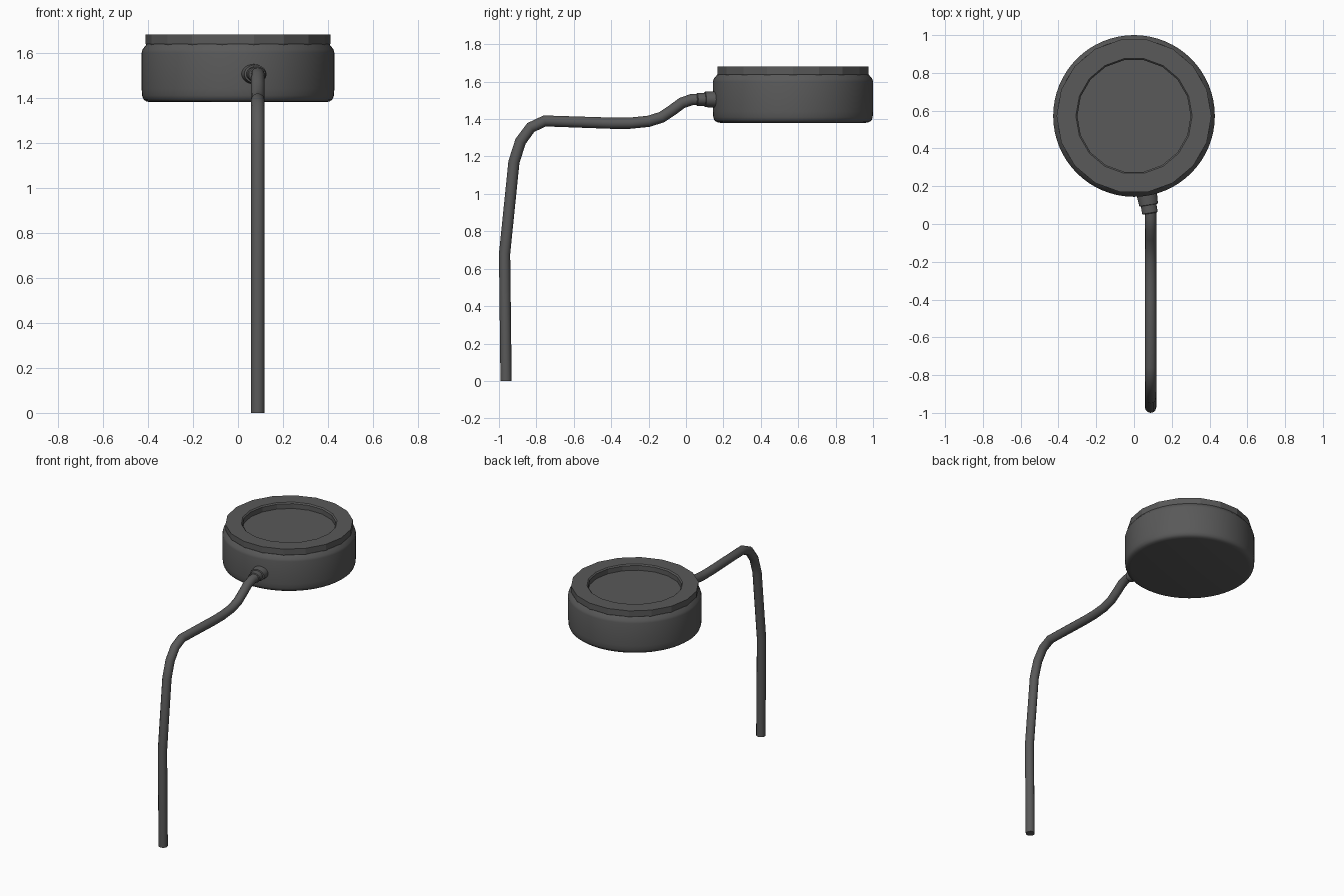
import bpy, bmesh
from math import radians, atan2
from mathutils import Matrix, Vector

if "Cube" in bpy.data.objects:
    bpy.data.objects.remove(bpy.data.objects["Cube"])

CENTRE = Vector((0, 0.572, 0))


def lathe(name, profile, sides, matrix, smooth=True):
    """Revolve an (r, z) profile about z; r = 0 ends close to a single point."""
    bm = bmesh.new()
    verts = [bm.verts.new((r, 0, z)) for r, z in profile]
    edges = [bm.edges.new(pair) for pair in zip(verts, verts[1:])]
    bmesh.ops.spin(bm, geom=verts + edges, cent=(0, 0, 0), axis=(0, 0, 1),
                   angle=radians(360), steps=sides, use_duplicate=False)
    bmesh.ops.remove_doubles(bm, verts=bm.verts, dist=1e-4)
    bmesh.ops.recalc_face_normals(bm, faces=bm.faces)
    bm.transform(matrix)
    mesh = bpy.data.meshes.new(name)
    bm.to_mesh(mesh)
    bm.free()
    obj = bpy.data.objects.new(name, mesh)
    bpy.context.collection.objects.link(obj)
    obj.data.materials.append(grey)
    if smooth:
        bpy.ops.object.select_all(action='DESELECT')
        bpy.context.view_layer.objects.active = obj
        obj.select_set(True)
        bpy.ops.object.shade_smooth_by_angle(angle=radians(35))
    return obj


grey = bpy.data.materials.new("dark_grey")
grey.diffuse_color = (0.1, 0.1, 0.1, 1)
grey.use_nodes = True
grey.node_tree.nodes["Principled BSDF"].inputs["Base Color"].default_value = grey.diffuse_color

at_disc = Matrix.Translation(CENTRE)

# Round housing with softened bottom edge and chamfered shoulder
lathe("housing", [(0, 1.38), (0.39, 1.38), (0.408, 1.384), (0.42, 1.393),
                  (0.426, 1.41), (0.428, 1.44), (0.428, 1.60),
                  (0.424, 1.615), (0.405, 1.638), (0, 1.638)], 64, at_disc)

# Faceted rim around the recessed top pad
lathe("top_rim", [(0.40, 1.62), (0.41, 1.64), (0.41, 1.68), (0.308, 1.68),
                  (0.300, 1.672), (0.300, 1.62)], 18, at_disc, smooth=False)

# Cable strain relief, pointing radially out of the housing, slightly flattened
exit_point = Vector((0.085, 0.055, 1.505))
axis = CENTRE - exit_point
axis.z = 0
turn = Matrix.Rotation(atan2(axis.y, axis.x) - radians(90), 4, 'Z')
aim = (Matrix.Translation(exit_point) @ turn @ Matrix.Diagonal((1.22, 1, 1, 1))
       @ Matrix.Rotation(radians(-90), 4, 'X'))
lathe("strain_relief", [(0, 0), (0.030, 0), (0.034, 0.004), (0.034, 0.045),
                        (0.041, 0.047), (0.046, 0.13), (0, 0.13)], 24, aim)

# Drooping cable, swept along a (y, z) path
path = [(-0.962, 0), (-0.97, 0.68), (-0.92, 1.17), (-0.885, 1.28),
        (-0.83, 1.355), (-0.755, 1.39), (-0.40, 1.378), (-0.30, 1.378),
        (-0.20, 1.388), (-0.13, 1.41), (-0.07, 1.45), (-0.02, 1.487),
        (0.03, 1.504), (0.08, 1.505)]
curve = bpy.data.curves.new("cable", 'CURVE')
curve.dimensions = '3D'
curve.bevel_depth = 0.03
curve.bevel_resolution = 4
curve.use_fill_caps = True
spline = curve.splines.new('POLY')
spline.points.add(len(path) - 1)
for point, (y, z) in zip(spline.points, path):
    point.co = (0.088, y, z, 1)
curve.materials.append(grey)
bpy.context.collection.objects.link(bpy.data.objects.new("cable", curve))
